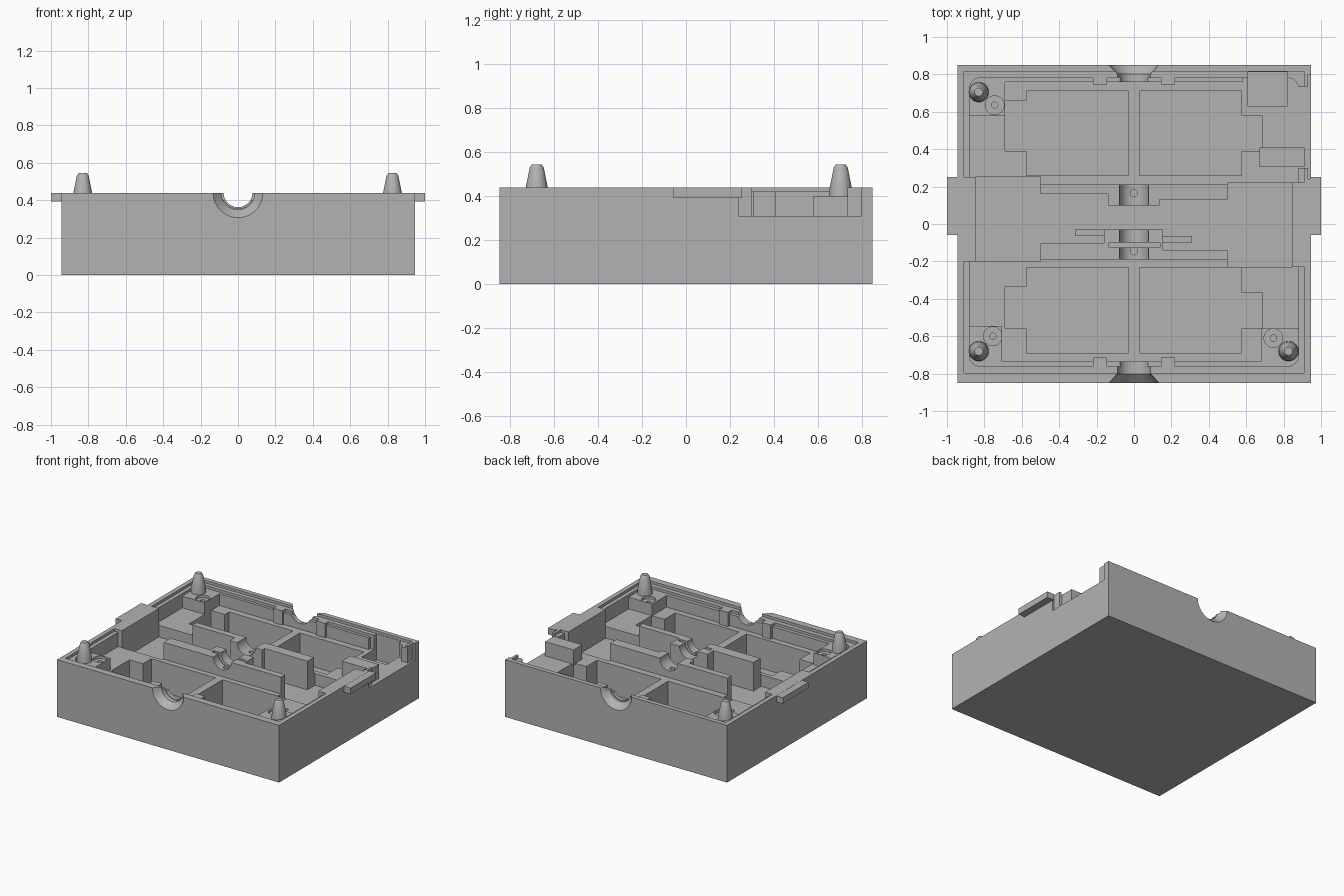
import bpy, bmesh, math
from mathutils import Matrix

if "Cube" in bpy.data.objects:
    bpy.data.objects.remove(bpy.data.objects["Cube"])

gray = bpy.data.materials.new("gray plastic")
gray.diffuse_color = (0.45, 0.45, 0.45, 1)
gray.use_nodes = True
gray.node_tree.nodes["Principled BSDF"].inputs["Base Color"].default_value = gray.diffuse_color
H = 0.44        # rim height
LEDGE = 0.31    # main inner ledge
PIT = 0.22      # mechanism bay floor
DEEP = 0.08     # compartment floor


def make(name, bm):
    bmesh.ops.recalc_face_normals(bm, faces=bm.faces)
    me = bpy.data.meshes.new(name)
    bm.to_mesh(me)
    bm.free()
    me.materials.append(gray)
    ob = bpy.data.objects.new(name, me)
    bpy.context.collection.objects.link(ob)
    return ob


def box(name, x0, x1, y0, y1, z0, z1, round_corners=0):
    bm = bmesh.new()
    bmesh.ops.create_cube(bm, size=1)
    for v in bm.verts:
        v.co = ((x0 + x1) / 2 + v.co.x * (x1 - x0),
                (y0 + y1) / 2 + v.co.y * (y1 - y0),
                (z0 + z1) / 2 + v.co.z * (z1 - z0))
    if round_corners:
        edges = [e for e in bm.edges if abs(e.verts[0].co.z - e.verts[1].co.z) > 1e-4]
        bmesh.ops.bevel(bm, geom=edges, offset=round_corners, segments=6,
                        profile=0.5, affect='EDGES')
    return make(name, bm)


def cone(name, r0, r1, a, b, axis='Z', seg=32):
    """Cone or cylinder running from start point a over length b along an axis."""
    bm = bmesh.new()
    bmesh.ops.create_cone(bm, cap_ends=True, segments=seg, radius1=r0, radius2=r1, depth=b,
                          matrix=Matrix.Translation((0, 0, b / 2)))
    rot = {'Z': Matrix(), 'Y': Matrix.Rotation(-math.pi / 2, 4, 'X'),
           'X': Matrix.Rotation(math.pi / 2, 4, 'Y')}[axis]
    bm.transform(Matrix.Translation(a) @ rot)
    return make(name, bm)


def boolean(target, other, op='DIFFERENCE'):
    m = target.modifiers.new("boolean", 'BOOLEAN')
    m.operation, m.solver, m.object = op, 'EXACT', other
    bpy.context.view_layer.objects.active = target
    bpy.ops.object.modifier_apply(modifier=m.name)
    bpy.data.objects.remove(other)


def smooth(ob):
    bpy.ops.object.select_all(action='DESELECT')
    ob.select_set(True)
    bpy.context.view_layer.objects.active = ob
    bpy.ops.object.shade_smooth_by_angle(angle=math.radians(30))


# Case shell with stepped lip and rounded cavity
case = box("case", -.945, .945, -.85, .85, 0, H)
boolean(case, box("cut", -.91, .91, -.797, .815, .42, .6))
boolean(case, box("cut", -.88, .88, -.762, .782, LEDGE, .6, .06))

# Four deep compartments, each with a side pocket
for x0, x1, y0, y1 in [(-.575, -.03, .26, .71), (.03, .575, .26, .71),
                       (-.575, -.03, -.69, -.232), (.03, .575, -.69, -.232),
                       (-.69, -.5, .39, .66), (.5, .685, .39, .58),
                       (-.69, -.5, -.56, -.333), (.5, .685, -.56, -.367)]:
    boolean(case, box("cut", x0, x1, y0, y1, DEEP, .6))

# Central channel, end bays and corner pocket
for x0, x1, y0, y1 in [(-.51, .51, -.187, .207), (-.848, -.5, -.2, .25),
                       (.5, .845, -.23, .222), (.61, .822, .63, .812)]:
    boolean(case, box("cut", x0, x1, y0, y1, PIT, .6))

# Side socket opening with recessed screw flanges
boolean(case, box("cut", .86, 1, .30, .735, LEDGE, .6))
boolean(case, box("cut", .93, 1, .24, .80, LEDGE, .6))
for y in (.27, .77):
    boolean(case, cone("cut", .017, .017, (.89, y, .373), .1, 'X', 16))

# Front and back inner strips, bay end walls
strips = [box("front_strip", -.705, .68, -.765, -.735, LEDGE - .01, .40),
          box("back_strip", -.69, .58, .76, .785, LEDGE - .01, .40)]
box("left_bay_wall", -.912, -.848, -.2, .25, PIT, H)
box("right_bay_wall", .845, .912, -.23, .222, PIT, H)

# Flared half-round openings in front and back walls
for s in (-1, 1):
    boolean(case, cone("cut", .09, .09, (0, -.9 if s < 0 else .72, H), .18, 'Y'))
    if s < 0:
        boolean(case, cone("cut", .142, .085, (0, -.86, H), .065, 'Y'))
    else:
        boolean(case, cone("cut", .085, .142, (0, .795, H), .065, 'Y'))
    boolean(strips[s > 0], cone("cut", .085, .085, (0, s * .75 - .1, H), .2, 'Y'))

# Corner posts with counterbored screw holes and tapered pegs
posts = [("back_left", -.885, -.69, .58, .785, -.745, .635, -.83, .705),
         ("front_left", -.885, -.705, -.765, -.545, -.755, -.60, -.83, -.68),
         ("front_right", .68, .885, -.765, -.56, .745, -.61, .826, -.68)]
for name, x0, x1, y0, y1, hx, hy, px, py in posts:
    post = box(name + "_post", x0, x1, y0, y1, LEDGE - .02, .40)
    boolean(post, cone("cut", .05, .05, (hx, hy, .38), .1))
    boolean(post, cone("cut", .017, .017, (hx, hy, .30), .2, seg=16))
    bm = bmesh.new()
    profile = [(.054, .39), (.05, H), (.032, .53), (.022, .545)]
    rings = [[bm.verts.new((px + r * math.cos(i * math.tau / 32),
                            py + r * math.sin(i * math.tau / 32), z)) for i in range(32)]
             for r, z in profile]
    for a, b in zip(rings, rings[1:]):
        for i in range(32):
            bm.faces.new((a[i], a[i - 1], b[i - 1], b[i]))
    bm.faces.new(rings[0])
    bm.faces.new(rings[-1])
    smooth(make(name + "_peg", bm))

# Bearing walls along the channel, notched for the shaft
for name, pieces in {
    "back_bearing_wall": [(-.14, .135, .10, .21), (-.5, -.13, .16, .21), (.13, .5, .13, .21)],
    "front_bearing_wall": [(-.16, .155, -.19, -.03), (-.5, -.15, -.19, -.105),
                           (.15, .5, -.19, -.14)],
}.items():
    wall = box(name, *pieces[0], PIT - .01, H)
    for p in pieces[1:]:
        boolean(wall, box("add", *p, PIT - .01, H), 'UNION')
    y = (pieces[0][2] + pieces[0][3]) / 2
    if y < 0:
        boolean(wall, box("cut", -.135, .14, -.125, -.10, PIT, .6))
    boolean(wall, cone("cut", .077, .077, (0, y - .2, H), .4, 'Y'))
    boolean(wall, cone("cut", .02, .02, (0, .165 if y > 0 else -.145, .30), .2, seg=16))
    smooth(wall)
box("left_channel_rib", -.315, -.15, -.065, -.03, PIT - .01, .27)
box("right_channel_rib", .15, .31, -.10, -.065, PIT - .01, .27)

# Retaining clips beside the shaft openings, socket support block
for s in (-1, 1):
    x0, x1 = sorted((s * .145, s * .22))
    box("front_clip", x0, x1, -.765, -.715, LEDGE - .01, .42)
    box("back_clip", x0, x1, .745, .785, LEDGE - .01, .42)
box("socket_block", .67, .912, .305, .41, LEDGE - .01, .42)

# Side latch tabs
for name, x0, x1 in (("left_latch", -1, -.94), ("right_latch", .94, 1)):
    box(name, x0, x1, -.06, .252, .392, H - .001)

smooth(case)
